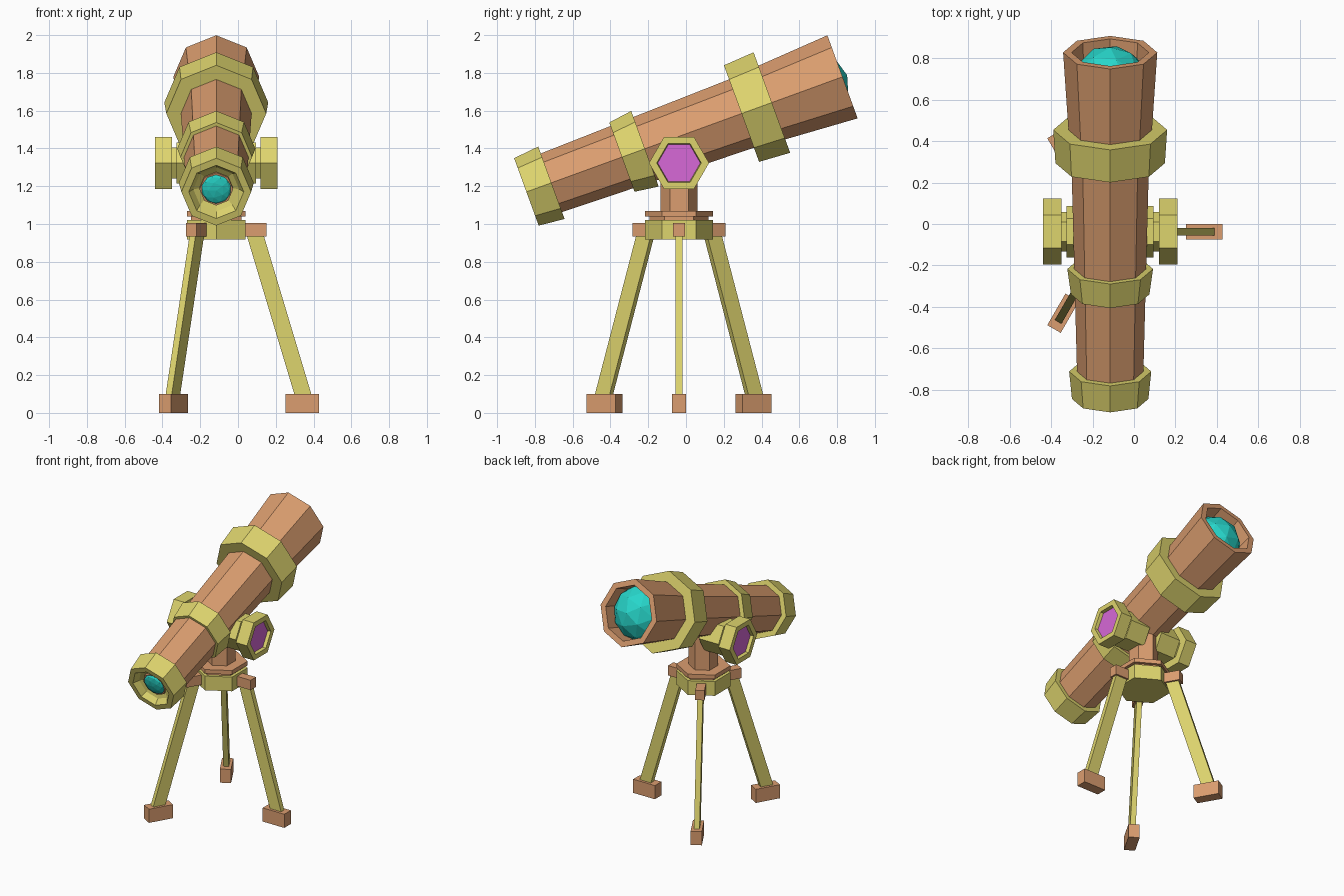
import bpy, bmesh
from math import cos, sin, pi, radians
from mathutils import Matrix

if "Cube" in bpy.data.objects:
    bpy.data.objects.remove(bpy.data.objects["Cube"], do_unlink=True)


def material(name, rgb):
    m = bpy.data.materials.new(name)
    m.use_nodes = True
    m.diffuse_color = (*rgb, 1)
    m.node_tree.nodes["Principled BSDF"].inputs["Base Color"].default_value = (*rgb, 1)
    return m


WOOD = material("warm wood", (0.71, 0.34, 0.16))
BRASS = material("brass", (0.73, 0.66, 0.155))
GLASS = material("teal glass", (0.02, 0.67, 0.59))
GEM = material("magenta inlay", (0.68, 0.14, 0.68))


def finish(name, bm, mat, matrix):
    bmesh.ops.recalc_face_normals(bm, faces=bm.faces)
    mesh = bpy.data.meshes.new(name)
    bm.to_mesh(mesh)
    bm.free()
    mesh.materials.append(mat)
    ob = bpy.data.objects.new(name, mesh)
    ob.matrix_world = matrix
    bpy.context.collection.objects.link(ob)
    return ob


def lathe(name, profile, sides, mat, matrix):
    """Faceted solid from (height, radius) pairs, capped at both ends."""
    bm = bmesh.new()
    rings = []
    for h, r in profile:
        angles = [pi / 2 + 2 * pi * i / sides for i in range(sides)]
        rings.append([bm.verts.new((r * cos(a), r * sin(a), h)) for a in angles])
    for a, b in zip(rings, rings[1:]):
        for i in range(sides):
            j = (i + 1) % sides
            bm.faces.new((a[i], a[j], b[j], b[i]))
    bm.faces.new(rings[0])
    bm.faces.new(rings[-1])
    return finish(name, bm, mat, matrix)


def box(name, x, width, z, mat, matrix, lean=0):
    """Box over the x and z ranges; its top is shifted along x by lean."""
    bm = bmesh.new()
    bmesh.ops.create_cube(bm, size=1)
    for v in bm.verts:
        top = v.co.z > 0
        v.co.x = x[v.co.x > 0] + (lean if top else 0)
        v.co.y *= width
        v.co.z = z[top]
    return finish(name, bm, mat, matrix)


def dome(name, radius, flatten, mat, matrix):
    bm = bmesh.new()
    bmesh.ops.create_icosphere(bm, subdivisions=2, radius=radius)
    bmesh.ops.scale(bm, vec=(1, 1, flatten), verts=bm.verts)
    return finish(name, bm, mat, matrix)


CX, CY = -0.115, -0.037

# Telescope: local z runs along the tilted axis from eyepiece to objective
scope = (Matrix.Translation((CX, -0.845, 1.17))
         @ Matrix.Rotation(radians(-70), 4, 'X')
         @ Matrix.Diagonal((0.972, 1, 1, 1)))
lathe("tube", [(0.06, 0.163), (1.3, 0.195), (1.3, 0.202), (1.781, 0.234),
               (1.781, 0.192), (1.63, 0.185)], 8, WOOD, scope)
lathe("eyepiece_cap", [(0.06, 0.085), (0.04, 0.125), (0, 0.15), (0, 0.19),
                       (0.141, 0.204)], 8, BRASS, scope)
lathe("eyepiece_ring", [(0.07, 0.092), (0.042, 0.092)], 8, WOOD, scope)
lathe("middle_collar", [(0.538, 0.195), (0.668, 0.213)], 8, BRASS, scope)
lathe("large_collar", [(1.212, 0.272), (1.383, 0.283)], 8, BRASS, scope)
dome("objective_lens", 0.195, 1, GLASS, scope @ Matrix.Translation((0, 0, 1.612)))
dome("eyepiece_lens", 0.083, 0.3, GLASS, scope @ Matrix.Translation((0, 0, 0.045)))

# Hexagonal side knobs on the pivot
for side, sign in (("left", 1), ("right", -1)):
    m = Matrix.Translation((CX, CY, 1.323)) @ Matrix.Rotation(sign * pi / 2, 4, 'Y')
    lathe(side + "_hub", [(0.05, 0.125), (0.21, 0.125), (0.21, 0.095), (0.24, 0.095)],
          6, BRASS, m)
    lathe(side + "_knob", [(0.298, 0.112), (0.325, 0.118), (0.325, 0.159),
                           (0.235, 0.159)], 6, BRASS, m)
    lathe(side + "_knob_inlay", [(0.297, 0.114), (0.302, 0.114)], 6, GEM, m)

# Mount: column, plates and hexagonal leg hub
mount = Matrix.Translation((CX, CY, 0))
lathe("column", [(1.05, 0.098), (1.38, 0.098)], 6, WOOD, mount)
lathe("turntable", [(1.01, 0.155), (1.04, 0.155), (1.04, 0.18), (1.07, 0.18)],
      6, WOOD, mount)
lathe("leg_hub", [(0.918, 0.18), (1.022, 0.18)], 6, BRASS, mount)

# Tripod legs
for i, tag in enumerate(("left", "back_right", "front_right")):
    m = mount @ Matrix.Rotation(2 * pi * i / 3, 4, 'Z')
    box(tag + "_leg_bracket", (0.12, 0.265), 0.062, (0.933, 1.005), WOOD, m)
    box(tag + "_leg", (0.425, 0.515), 0.037, (0.06, 0.96), BRASS, m, lean=-0.27)
    box(tag + "_foot", (0.367, 0.543), 0.075, (0, 0.1), WOOD, m)
